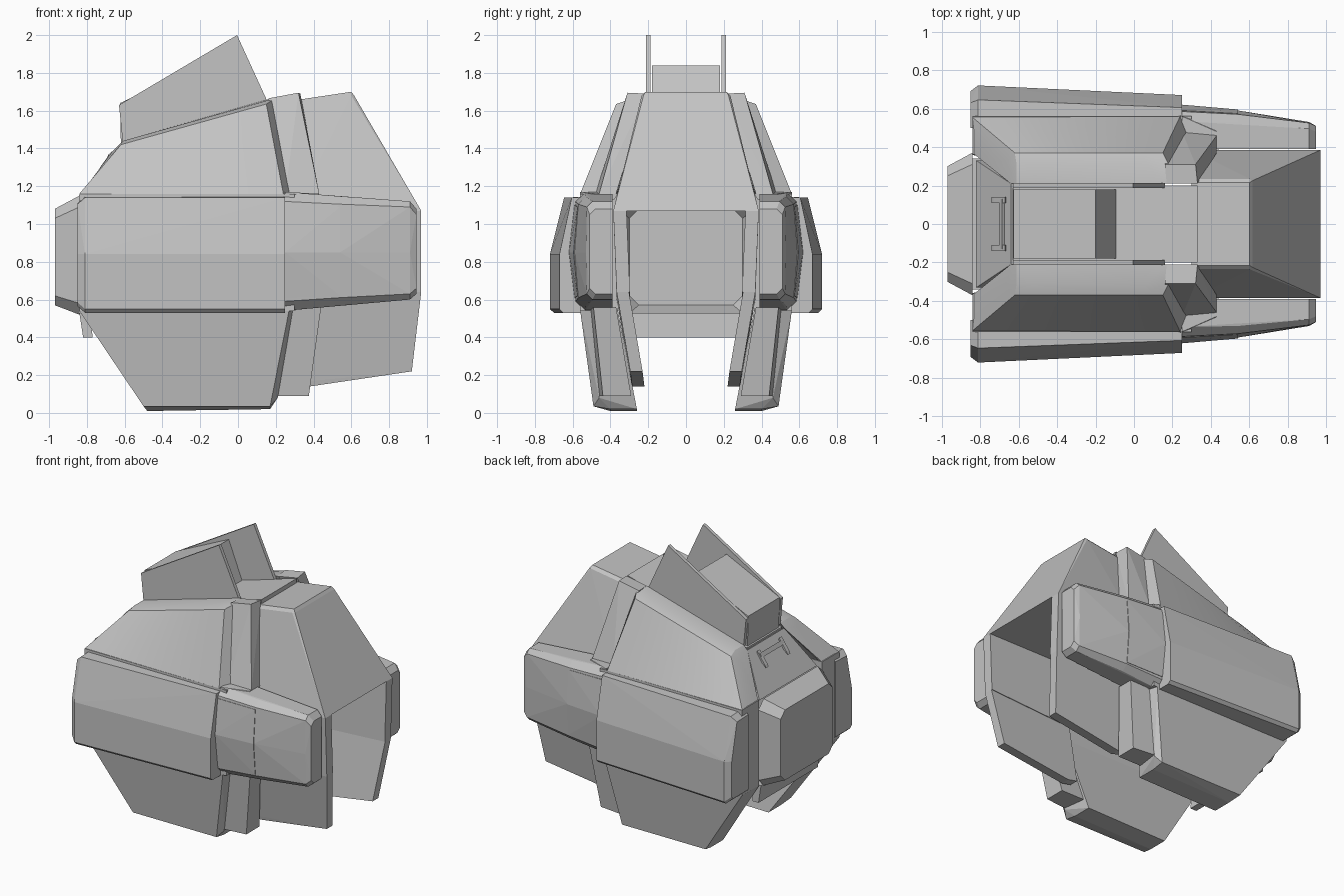
import bpy, bmesh, math
from mathutils import Vector

cube = bpy.data.objects.get("Cube")
if cube:
    bpy.data.objects.remove(cube, do_unlink=True)

grey = bpy.data.materials.new("hull_grey")
grey.use_nodes = True
colour = (0.55, 0.55, 0.55, 1)
grey.diffuse_color = colour
grey.node_tree.nodes["Principled BSDF"].inputs["Base Color"].default_value = colour


def finish(bm, name, smooth=False):
    """Turn the working mesh into a named object."""
    bmesh.ops.recalc_face_normals(bm, faces=bm.faces)
    for f in bm.faces:
        f.smooth = smooth
    mesh = bpy.data.meshes.new(name)
    bm.to_mesh(mesh)
    bm.free()
    if smooth:
        mesh.set_sharp_from_angle(angle=math.radians(25))
    mesh.materials.append(grey)
    obj = bpy.data.objects.new(name, mesh)
    bpy.context.collection.objects.link(obj)


def solid(name, points, open_back=False):
    """Convex block around the given corners."""
    bm = bmesh.new()
    for p in points:
        bm.verts.new(p)
    res = bmesh.ops.convex_hull(bm, input=bm.verts)
    loose = {g for g in res["geom_interior"] + res["geom_unused"]
             if isinstance(g, bmesh.types.BMVert)}
    bmesh.ops.delete(bm, geom=list(loose), context='VERTS')
    bmesh.ops.dissolve_limit(bm, angle_limit=math.radians(1.5),
                             verts=bm.verts, edges=bm.edges)
    if open_back:
        bm.normal_update()
        back = [f for f in bm.faces if f.normal.x > .9]
        bmesh.ops.delete(bm, geom=back, context='FACES')
    finish(bm, name)


def loft(name, rings):
    """Skin over rings with equal corner counts, closed at both ends."""
    bm = bmesh.new()
    loops = [[bm.verts.new(p) for p in ring] for ring in rings]
    for a, b in zip(loops, loops[1:]):
        for i in range(len(a)):
            bm.faces.new((a[i - 1], a[i], b[i], b[i - 1]))
    bm.faces.new(loops[0])
    bm.faces.new(loops[-1])
    finish(bm, name, smooth=True)


def pair(name, points):
    """The same block on both sides."""
    for side, s in (("left", 1), ("right", -1)):
        solid(f"{name}_{side}", [(x, s * y, z) for x, y, z in points])


def plate(points, thick):
    """Outer corners plus the same corners moved inwards."""
    return points + [(x, y - thick, z) for x, y, z in points]


def both(points):
    """Corners plus their mirror image."""
    return [(x, s * y, z) for s in (1, -1) for x, y, z in points]


def across(profile, half):
    """Side profile stretched over the full width."""
    return both([(x, half, z) for x, z in profile])


# Hollow nose block and the chin below it
nose = []
for x, y, low, high, c in ((-.97, .30, .57, 1.08, .05), (-.84, .37, .52, 1.15, .06)):
    nose += [(x, y, low + c), (x, y - c, low), (x, y, high - c), (x, y - c, high)]
solid("nose", both(nose), open_back=True)
solid("chin", across([(-.84, .53), (-.82, .40), (-.77, .40), (-.78, .53)], .34))

# Central spine roof and sloping brow
solid("spine_roof", across([(-.63, 1.42), (.33, 1.69), (.33, 1.58), (-.60, 1.32)], .20))
solid("brow", both([(-.82, .33, 1.14), (-.64, .21, 1.41),
                    (-.58, .21, 1.38), (-.76, .33, 1.10)]))

# Grab handle on the brow
solid("handle_bar", across([(-.70, 1.34), (-.685, 1.37), (-.66, 1.35), (-.67, 1.32)], .13))
pair("handle_end", plate([(-.74, .14, 1.28), (-.73, .14, 1.30),
                          (-.67, .14, 1.385), (-.66, .14, 1.35)], .03))

# Raised box between two fins
solid("top_box", across([(-.62, 1.42), (-.625, 1.64), (-.20, 1.84), (-.09, 1.56)], .18))
pair("fin", plate([(-.61, .212, 1.43), (-.63, .212, 1.63), (-.005, .212, 2.0),
                   (.16, .212, 1.64)], .025))

# Side walls behind the pods
pair("side_wall", plate([(-.84, .56, .54), (-.84, .56, 1.16),
                         (.30, .56, 1.16), (.30, .56, .54)], .20))

# Upper armour: twisted side surface with chamfered front and rear edges
brow_edge = [(-.84, .49, 1.15), (-.665, .32, 1.385), (-.64, .28, 1.41),
             (-.64, .21, 1.41), (-.84, .37, 1.15)]
front = [(-.84, .555, 1.16), (-.62, .37, 1.42), (-.61, .31, 1.44),
         (-.61, .21, 1.44), (-.82, .37, 1.15)]
rear = [(.24, .56, 1.16), (.15, .37, 1.635), (.16, .31, 1.655),
        (.16, .21, 1.66), (.24, .37, 1.15)]
collar_edge = [(.28, .46, 1.16), (.18, .31, 1.655), (.18, .29, 1.66),
               (.18, .21, 1.66), (.28, .37, 1.15)]
steps = 8
skin = [[Vector(a).lerp(Vector(b), i / steps) for a, b in zip(front, rear)]
        for i in range(steps + 1)]
for side, s in (("left", 1), ("right", -1)):
    loft(f"upper_armour_{side}", [[(x, s * y, z) for x, y, z in ring]
                                  for ring in [brow_edge] + skin + [collar_edge]])

# Lower armour
pair("lower_armour", [(-.84, .56, .54), (.27, .56, .54), (-.50, .49, .035), (.17, .49, .035),
                      (.21, .46, .08), (.29, .50, .54), (-.48, .40, .01), (.17, .40, .02),
                      (-.48, .26, .01), (.17, .26, .02), (-.84, .36, .54), (.29, .36, .54)])

# Collar band behind the armour
pair("upper_collar", [(.16, .31, 1.665), (.32, .31, 1.695), (.25, .48, 1.16), (.43, .46, 1.16),
                      (.43, .37, 1.16), (.33, .21, 1.69), (.17, .21, 1.66), (.25, .37, 1.16)])
pair("collar_foot", plate([(.25, .56, 1.17), (.25, .56, 1.13),
                           (.43, .50, 1.13), (.43, .48, 1.16)], .12))
pair("lower_collar", [(.24, .51, .56), (.44, .49, .56), (.44, .37, .56), (.24, .37, .56),
                      (.19, .46, .09), (.375, .44, .09), (.375, .29, .09), (.19, .29, .09)])

# Rear hood with a flat underside and narrow chamfers
solid("rear_hood", both([(.30, .215, 1.655), (.60, .215, 1.70), (.30, .235, 1.635),
                         (.60, .235, 1.68), (.615, .225, 1.68),
                         (.97, .385, 1.07), (.30, .385, 1.07)]))

# Rear flaps: upright above, leaning inwards below
pair("flap_upper", plate([(.30, .385, 1.07), (.97, .385, 1.07),
                          (.97, .367, .64), (.30, .367, .60)], .07))
pair("flap_lower", plate([(.30, .367, .60), (.97, .367, .64), (.92, .295, .22),
                          (.38, .285, .14), (.30, .29, .16)], .065))

# Bulging side pods, tapering at the front end
pod = []
for x, out, top, e in ((-.85, .69, .63, .035), (-.81, .72, .645, 0), (.25, .67, .605, 0)):
    pod += [(x, .50, 1.145 - e), (x, top, 1.14 - e), (x, out, .84),
            (x, out, .55 + e), (x, out - .02, .53 + e), (x, .50, .53 + e)]
pair("side_pod", pod)

# Rear arms with a bulging flank and chamfered ends
arm = []
for x, out, low, high, c, bulge in ((.24, .585, .54, 1.17, .05, .03),
                                    (.54, .57, .57, 1.145, .04, .02),
                                    (.91, .525, .60, 1.12, .03, .005),
                                    (.945, .51, .63, 1.08, .03, 0)):
    arm += [(x, .39, low), (x, .39, high), (x, out - c, high), (x, out, high - c),
            (x, out + bulge, .85), (x, out, low + c), (x, out - c, low)]
pair("rear_arm", arm)
pair("arm_cover", plate([(.25, .59, .61), (.25, .62, .85), (.25, .59, 1.10),
                         (.54, .574, 1.09), (.54, .595, .85), (.54, .574, .62)], .02))
